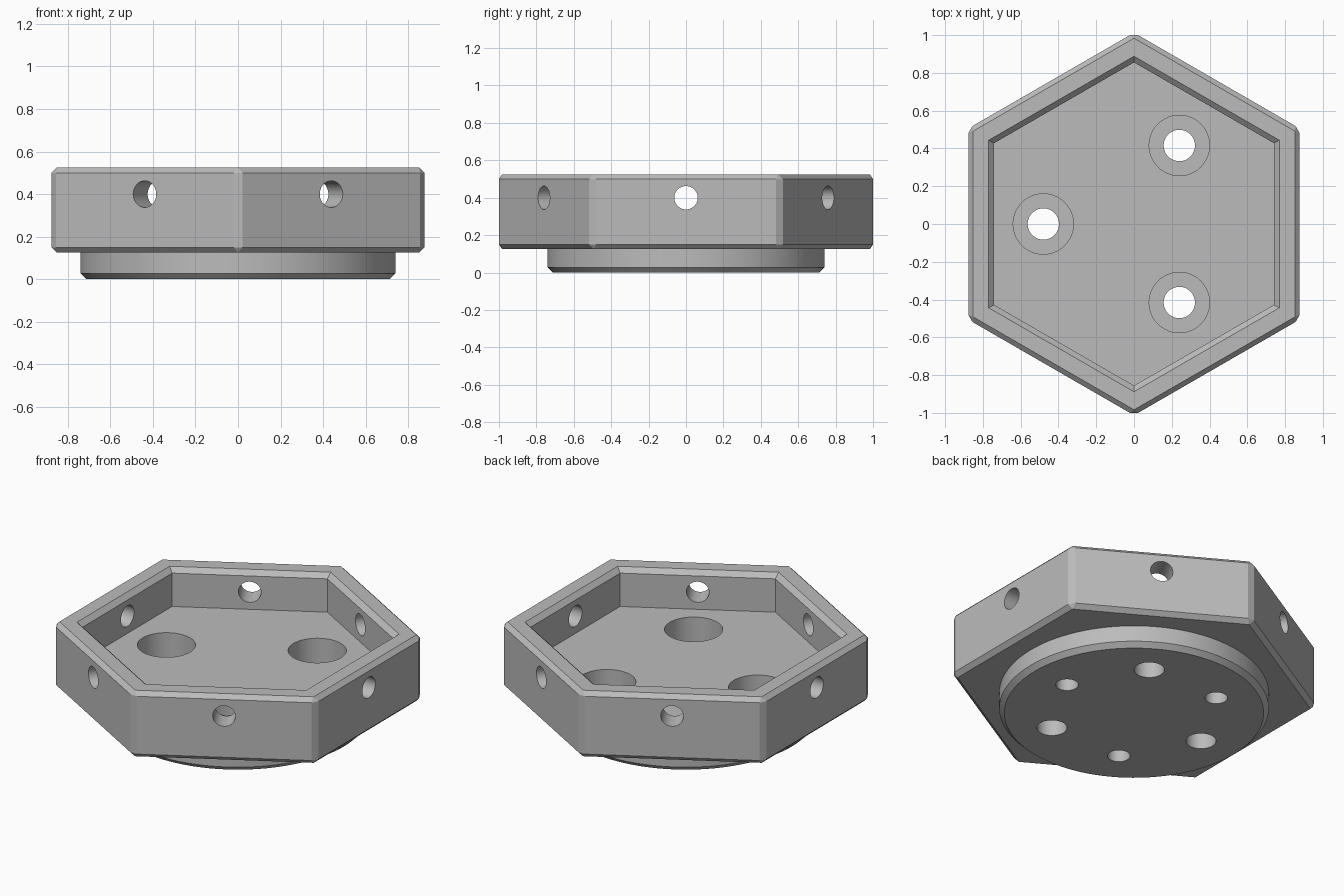
import bpy, bmesh, math
from mathutils import Matrix

if "Cube" in bpy.data.objects:
    bpy.data.objects.remove(bpy.data.objects["Cube"], do_unlink=True)

grey = bpy.data.materials.new("plain_grey")
grey.use_nodes = True
colour = (0.5, 0.5, 0.5, 1)
grey.diffuse_color = colour
grey.node_tree.nodes["Principled BSDF"].inputs["Base Color"].default_value = colour


def loft(name, sides, profile, matrix=Matrix(), start=math.pi / 2):
    """Closed solid from stacked regular polygons, given as (radius, height)."""
    bm = bmesh.new()
    rings = []
    for r, z in profile:
        angles = [start + math.tau * i / sides for i in range(sides)]
        rings.append([bm.verts.new((r * math.cos(a), r * math.sin(a), z)) for a in angles])
    for low, high in zip(rings, rings[1:]):
        for i in range(sides):
            j = (i + 1) % sides
            bm.faces.new((low[i], low[j], high[j], high[i]))
    bm.faces.new(rings[0][::-1])
    bm.faces.new(rings[-1])
    bm.transform(matrix)
    bmesh.ops.recalc_face_normals(bm, faces=bm.faces)
    mesh = bpy.data.meshes.new(name)
    bm.to_mesh(mesh)
    bm.free()
    mesh.materials.append(grey)
    obj = bpy.data.objects.new(name, mesh)
    bpy.context.collection.objects.link(obj)
    return obj


def activate(obj):
    bpy.ops.object.select_all(action='DESELECT')
    obj.select_set(True)
    bpy.context.view_layer.objects.active = obj


def combine(target, tool, operation):
    """Apply a boolean and discard the tool."""
    tool.hide_render = True
    mod = target.modifiers.new("cut", 'BOOLEAN')
    mod.operation = operation
    mod.solver = 'EXACT'
    mod.object = tool
    activate(target)
    bpy.ops.object.modifier_apply(modifier=mod.name)
    bpy.data.objects.remove(tool, do_unlink=True)


HEX = 1 / math.cos(math.pi / 6)   # apothem to corner radius
BOTTOM, TOP, FLOOR, CHAMFER = 0.125, 0.525, 0.295, 0.025

# Hexagonal housing with all outer edges chamfered
body = loft("hexagonal_housing", 6, [(1.0125, BOTTOM), (1.0125, TOP)])
bevel = body.modifiers.new("chamfer", 'BEVEL')
bevel.width = CHAMFER
bevel.segments = 1
bevel.limit_method = 'ANGLE'
activate(body)
bpy.ops.object.modifier_apply(modifier=bevel.name)

# Round foot under the housing
foot = loft("round_foot", 128, [(0.712, 0), (0.74, 0.028), (0.74, 0.2)])
combine(body, foot, 'UNION')

# Hexagonal pocket with a chamfered rim
pocket = loft("pocket_cutter", 6, [(0.741 * HEX, FLOOR), (0.741 * HEX, 0.497), (0.844 * HEX, 0.6)])
combine(body, pocket, 'DIFFERENCE')

# Counterbored through holes alternating with blind holes from below
for i in range(6):
    a = i * math.pi / 3
    place = Matrix.Translation((0.48 * math.cos(a), 0.48 * math.sin(a), 0))
    if i % 2:
        profile = [(0.083, -0.1), (0.083, 0.1), (0.16, 0.1), (0.16, 0.4)]
    else:
        profile = [(0.062, -0.1), (0.062, 0.2)]
    combine(body, loft("hole_cutter", 48, profile, place), 'DIFFERENCE')

# One radial hole through the middle of each wall
for i in range(6):
    place = (Matrix.Translation((0, 0, 0.4)) @ Matrix.Rotation(i * math.pi / 3, 4, 'Z')
             @ Matrix.Rotation(math.pi / 2, 4, 'Y'))
    combine(body, loft("wall_hole_cutter", 48, [(0.0625, 0.65), (0.0625, 1)], place), 'DIFFERENCE')

# Smooth cylinders, crisp chamfers
activate(body)
bpy.ops.object.shade_smooth_by_angle(angle=math.radians(20))
